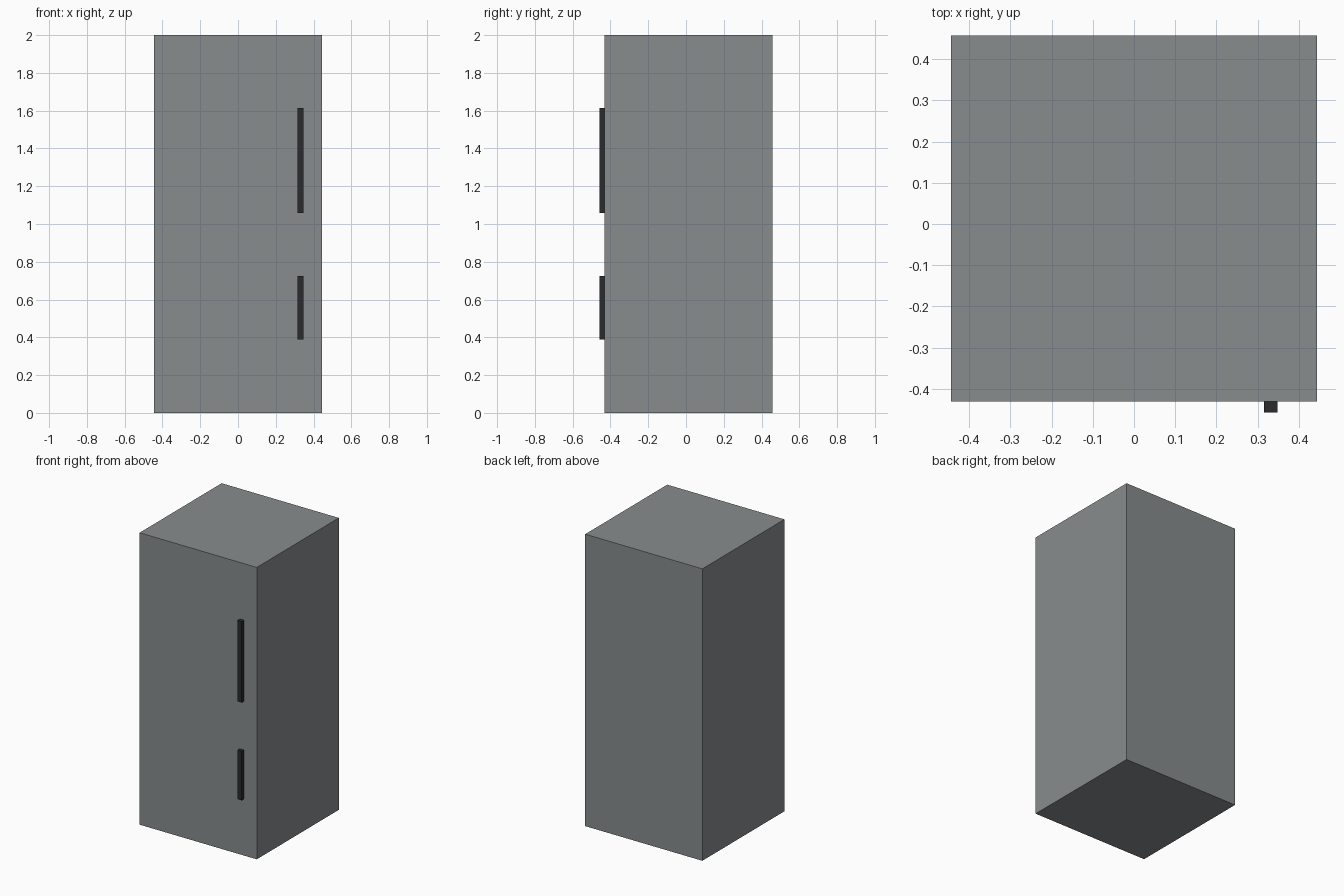
import bpy

if "Cube" in bpy.data.objects:
    bpy.data.objects.remove(bpy.data.objects["Cube"])


def material(name, color):
    mat = bpy.data.materials.new(name)
    mat.diffuse_color = (*color, 1)
    mat.use_nodes = True
    mat.node_tree.nodes["Principled BSDF"].inputs["Base Color"].default_value = mat.diffuse_color
    return mat


steel = material("steel_grey", (0.246, 0.262, 0.268))
dark = material("dark_handle", (0.022, 0.024, 0.026))


def box(name, lo, hi, mat):
    """Axis-aligned box between two corners."""
    center = [(a + b) / 2 for a, b in zip(lo, hi)]
    bpy.ops.mesh.primitive_cube_add(size=1, location=center)
    ob = bpy.context.object
    ob.name = name
    ob.scale = [b - a for a, b in zip(lo, hi)]
    bpy.ops.object.transform_apply(location=False, rotation=False, scale=True)
    ob.data.materials.append(mat)
    return ob


# Refrigerator cabinet
FRONT = -0.431
box("cabinet", (-0.444, FRONT, 0), (0.444, 0.457, 2), steel)

# Long upper and short lower door handles
for name, z0, z1 in (("upper_handle", 1.058, 1.613), ("lower_handle", 0.388, 0.724)):
    box(name, (0.316, -0.457, z0), (0.348, FRONT, z1), dark)
